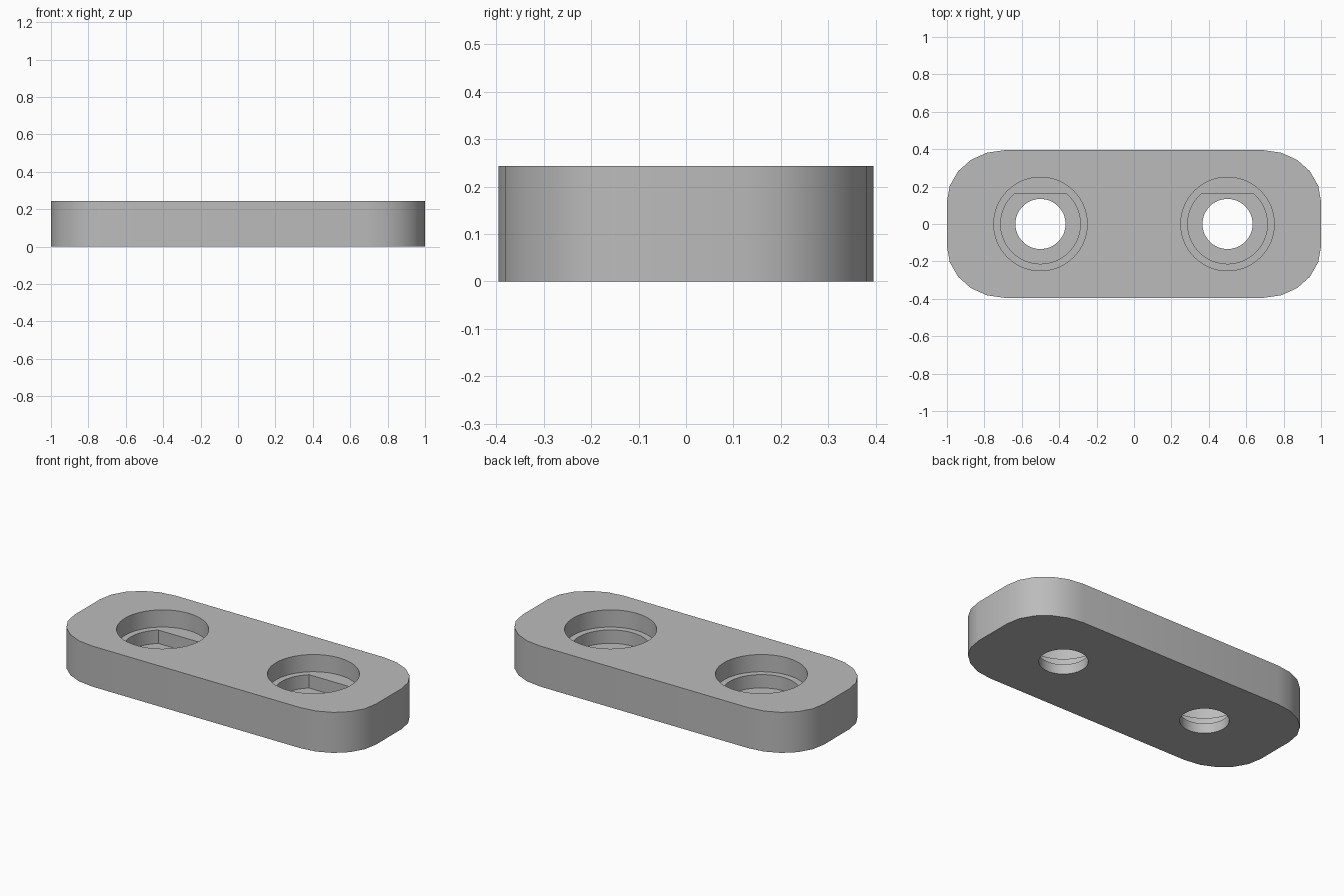
import bpy
import bmesh
from math import cos, sin, pi, asin, radians

cube = bpy.data.objects.get("Cube")
if cube:
    bpy.data.objects.remove(cube, do_unlink=True)

LENGTH, WIDTH, HEIGHT = 2.0, 0.79, 0.243
HOLE_X = 0.5
POCKET_FLOOR, LEDGE = 0.06, 0.14

grey = bpy.data.materials.new("plain_grey")
grey.use_nodes = True
colour = (0.5, 0.5, 0.5, 1)
grey.diffuse_color = colour
grey.node_tree.nodes["Principled BSDF"].inputs["Base Color"].default_value = colour


def prism(name, outline, z0, z1):
    """Extrude a closed counter-clockwise outline from z0 to z1."""
    bm = bmesh.new()
    base = bm.faces.new([bm.verts.new((x, y, z0)) for x, y in outline])
    top = bmesh.ops.extrude_face_region(bm, geom=[base])["geom"]
    verts = [g for g in top if isinstance(g, bmesh.types.BMVert)]
    bmesh.ops.translate(bm, verts=verts, vec=(0, 0, z1 - z0))
    bmesh.ops.recalc_face_normals(bm, faces=bm.faces)
    mesh = bpy.data.meshes.new(name)
    bm.to_mesh(mesh)
    bm.free()
    mesh.materials.append(grey)
    obj = bpy.data.objects.new(name, mesh)
    bpy.context.collection.objects.link(obj)
    return obj


def rounded_plate(rx, ry, steps=5):
    """Rectangle outline with elliptical corners."""
    points = []
    for corner, (sx, sy) in enumerate([(1, 1), (-1, 1), (-1, -1), (1, -1)]):
        for i in range(steps + 1):
            a = (corner + i / steps) * pi / 2
            points.append((sx * (LENGTH / 2 - rx) + rx * cos(a),
                           sy * (WIDTH / 2 - ry) + ry * sin(a)))
    return points


def arc(cx, radius, start=0.0, end=2 * pi, steps=64, closed=True):
    count = steps if closed else steps + 1
    angles = [start + (end - start) * i / steps for i in range(count)]
    return [(cx + radius * cos(a), radius * sin(a)) for a in angles]


# Body with softly rounded corners
plate = prism("plate", rounded_plate(0.31, 0.275), 0, HEIGHT)

# Each hole: round recess, pocket with one flat side, through hole
flat = asin(0.16 / 0.213)
cutters = []
for side, x in (("left", HOLE_X), ("right", -HOLE_X)):
    pocket = arc(x, 0.213, pi - flat, 2 * pi + flat, 48, closed=False)
    cutters += [
        prism(side + "_recess_cutter", arc(x, 0.25), LEDGE, HEIGHT + 0.1),
        prism(side + "_pocket_cutter", pocket, POCKET_FLOOR, HEIGHT + 0.05),
        prism(side + "_bore_cutter", arc(x, 0.134), -0.1, HEIGHT + 0.02),
    ]

bpy.ops.object.select_all(action='DESELECT')
bpy.context.view_layer.objects.active = plate
plate.select_set(True)
for cutter in cutters:
    cutter.hide_render = True
    mod = plate.modifiers.new(cutter.name, 'BOOLEAN')
    mod.operation, mod.solver, mod.object = 'DIFFERENCE', 'EXACT', cutter
    bpy.ops.object.modifier_apply(modifier=mod.name)
    bpy.data.objects.remove(cutter, do_unlink=True)

bpy.ops.object.shade_smooth_by_angle(angle=radians(35))
